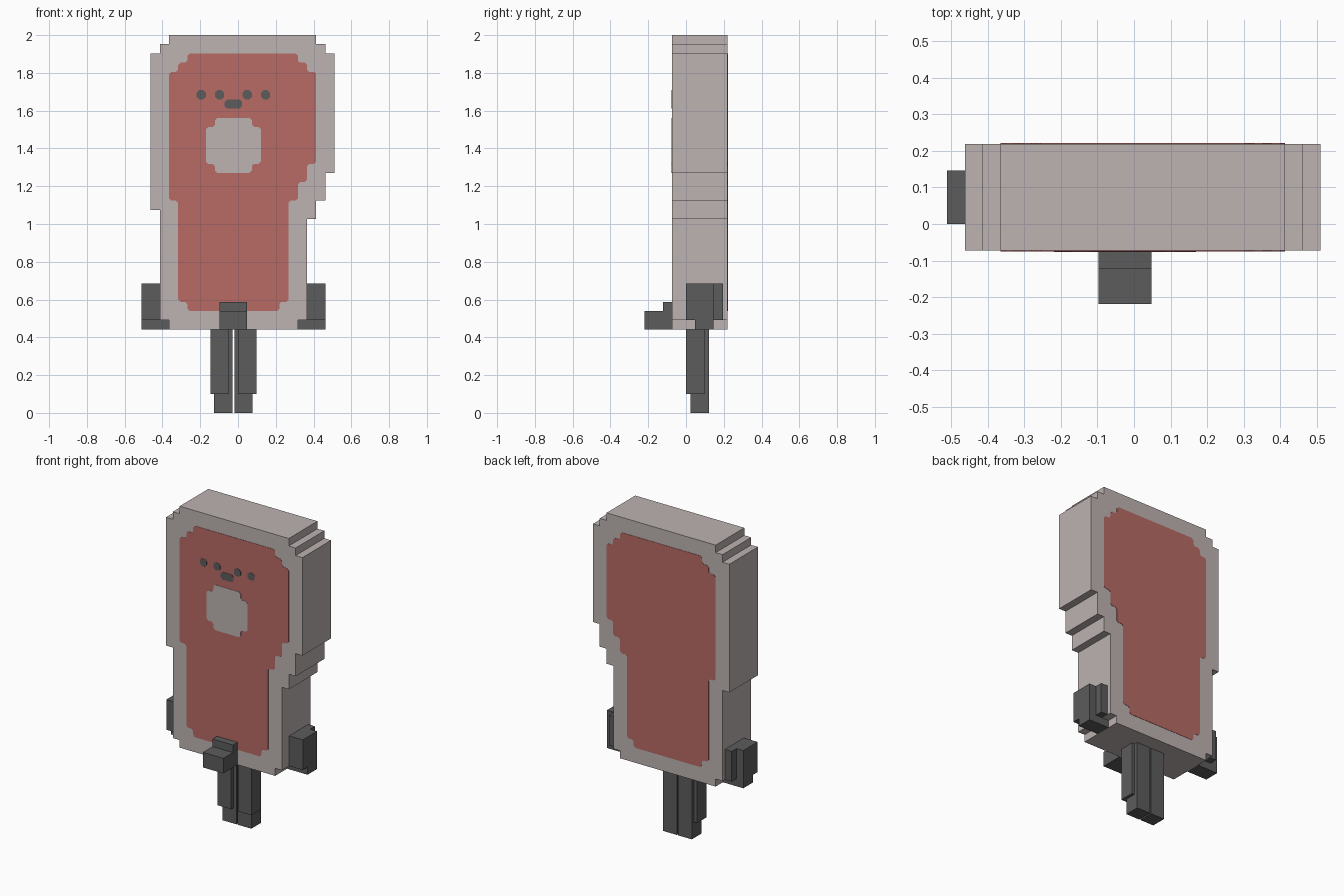
import bpy
from mathutils import Vector

cube = bpy.data.objects.get("Cube")
if cube:
    bpy.data.objects.remove(cube, do_unlink=True)

U = 0.0487                                   # size of one block
ORIGIN = Vector((-0.0245, -0.073, 0.442))    # bottom middle of the body's front
DEPTH = 6                                    # body depth in blocks
FLOOR = -ORIGIN.z / U


def material(name, rgb):
    mat = bpy.data.materials.new(name)
    mat.use_nodes = True
    color = (*rgb, 1)
    mat.diffuse_color = color
    bsdf = next(n for n in mat.node_tree.nodes if n.type == 'BSDF_PRINCIPLED')
    bsdf.inputs["Base Color"].default_value = color
    bsdf.inputs["Roughness"].default_value = 0.9
    return mat


GREY = material("warm_grey", (0.51, 0.45, 0.445))
RED = material("dusty_red", (0.479, 0.147, 0.130))
DARK = material("charcoal", (0.107, 0.107, 0.107))


def add_mesh(name, verts, faces, mat):
    mesh = bpy.data.meshes.new(name)
    mesh.from_pydata([ORIGIN + U * Vector(v) for v in verts], [], faces)
    mesh.materials.append(mat)
    obj = bpy.data.objects.new(name, mesh)
    bpy.context.collection.objects.link(obj)
    return obj


def slab(name, bands, top, y0, y1, mat, chamfer=0):
    """Extrude a stepped outline given as rows of (bottom, left, right)."""
    tops = [b[0] for b in bands[1:]] + [top]
    right = [(r, z) for (b, l, r), t in zip(bands, tops) for z in (b, t)]
    left = [(l, z) for (b, l, r), t in zip(bands, tops) for z in (b, t)]
    raw = right + left[::-1]
    # drop repeated points and points on a straight edge
    n = len(raw)
    raw = [p for i, p in enumerate(raw) if p != raw[i - 1]]
    n = len(raw)
    pts = [Vector(p) for i, p in enumerate(raw)
           if not (raw[i - 1][0] == p[0] == raw[(i + 1) % n][0])]
    if chamfer:
        cut = []
        for i, p in enumerate(pts):
            for q in (pts[i - 1], pts[(i + 1) % len(pts)]):
                cut.append(p + (q - p).normalized() * chamfer)
        pts = cut
    n = len(pts)
    verts = [(p.x, y, p.y) for y in (y0, y1) for p in pts]
    faces = [tuple(range(n)), tuple(reversed(range(n, 2 * n)))]
    faces += [(i, i + n, (i + 1) % n + n, (i + 1) % n) for i in range(n)]
    return add_mesh(name, verts, faces, mat)


def box(name, x, y, z, mat=DARK):
    x = sorted(x)
    return slab(name, [(z[0], x[0], x[1])], z[1], y[0], y[1], mat)


# Body with stepped outline
slab("body", [(0, -7, 7), (1, -8, 8), (12, -8, 9), (13, -9, 9), (14, -9, 10),
              (17, -9, 11), (30, -8, 10), (31, -7, 9)], 32, 0, DEPTH, GREY)

# Red panels on front and back
panel = [(2, -5, 5), (3, -6, 6), (14, -7, 7), (16, -7, 8), (18, -7, 9),
         (28, -6, 8), (29, -5, 7)]
T = 0.04
slab("front_panel", panel, 30, -T, 0, RED, 0.25)
slab("back_panel", panel, 30, DEPTH, DEPTH + T, RED, 0.25)

# Face and belly plates
slab("belly_patch", [(17, -2, 2), (18, -3, 3), (22, -2, 2)], 23,
     -2 * T, -T, GREY, 0.25)
for i, x in enumerate((-3.5, -1.5, 1.5, 3.5)):
    slab(f"eye_{i + 1}", [(25, x - 0.5, x + 0.5)], 26, -2 * T, -T, DARK, 0.27)
slab("mouth", [(24, -0.95, 0.95)], 25, -2 * T, -T, DARK, 0.27)

# Snout-like block low on the front
box("front_block", (-1.5, 1.5), (-3, 0), (0, 2))
box("front_block_top", (-1.5, 1.5), (-1, 0), (2, 3))

# Arms and legs on both sides
for side, s in (("left", 1), ("right", -1)):
    box(f"{side}_arm", (8 * s, 10 * s), (1.5, 4.5), (1, 5))
    box(f"{side}_arm_back", (8 * s, 9 * s), (4.5, 5.5), (1, 5))
    box(f"{side}_hand", (7 * s, 10 * s), (2.5, 4.5), (0, 1))
    box(f"{side}_leg", (0.1 * s, 2.1 * s), (2, 4), (FLOOR, 0))
    box(f"{side}_thigh", (0.5 * s, 2.5 * s), (1.5, 3.5), (-7, 0))
